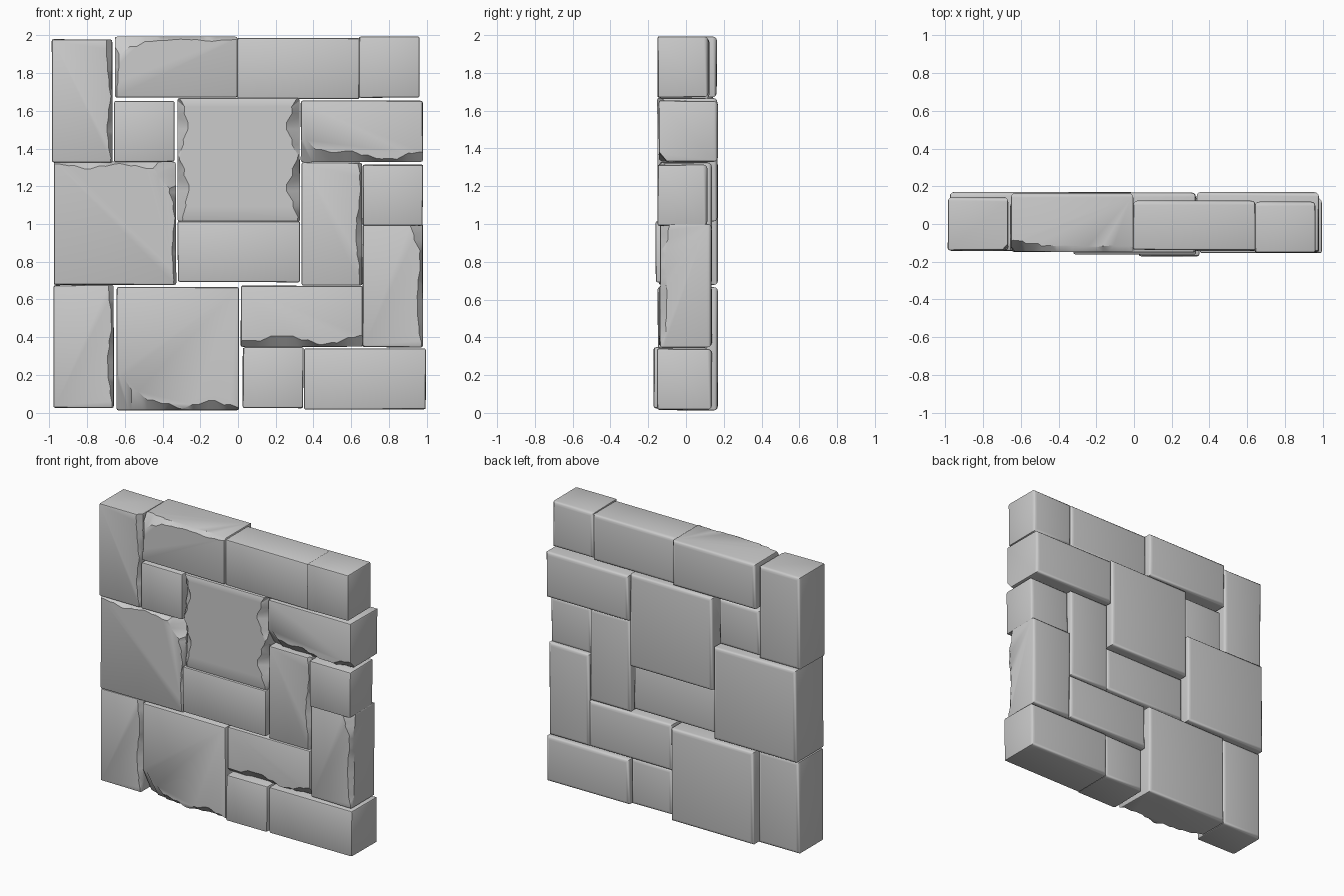
import bpy, bmesh, random
from math import cos, pi

if "Cube" in bpy.data.objects:
    bpy.data.objects.remove(bpy.data.objects["Cube"])

random.seed(4)

# wall layout on a 6 x 6 grid, top row first
LAYOUT = ["abbccd", "aeffgg", "hhffij", "hhkkil", "mnnool", "mnnpqq"]
PITCH_X, PITCH_Z = .328, .33

# letter: name, x shift, z shift, front y, back y
STONES = {
    "a": ("top_left_post", -.006, -.007, -.14, .145),
    "b": ("top_long_left", 0, .007, -.15, .165),
    "c": ("top_long_right", -.008, 0, -.14, .125),
    "d": ("top_right_block", -.018, .006, -.152, .12),
    "e": ("upper_small", -.004, -.005, -.145, .12),
    "f": ("centre_big", .003, .01, -.155, .17),
    "g": ("upper_right_long", 0, -.004, -.145, .172),
    "h": ("left_big", .004, .004, -.145, .172),
    "i": ("right_post", .006, 0, -.14, .14),
    "j": ("right_small", 0, -.012, -.153, .115),
    "k": ("centre_long", .004, .018, -.162, .12),
    "l": ("right_tall", 0, .003, -.137, .138),
    "m": ("bottom_left_post", .002, .01, -.14, .14),
    "n": ("bottom_big", .009, 0, -.15, .17),
    "o": ("lower_long", .01, .007, -.145, .14),
    "p": ("bottom_small", .022, .01, -.172, .12),
    "q": ("bottom_right_long", .015, .003, -.155, .14),
}

# chipped front edges: letter, side, corner chip at start, at end, wave size, wave count
CHIPS = [
    ("b", "top", .09, 0, .015, 2), ("b", "left", 0, .03, .01, 1),
    ("a", "right", 0, .02, .015, 2),
    ("f", "right", 0, 0, .06, 2), ("f", "left", .02, 0, .05, 2),
    ("g", "bottom", .11, 0, .045, 1.5),
    ("h", "right", 0, .15, .01, 2), ("h", "top", 0, 0, .025, 2),
    ("l", "right", 0, .04, .02, 1.5), ("i", "right", 0, 0, .02, 1.3),
    ("m", "right", 0, 0, .02, 1.5),
    ("n", "bottom", .19, 0, .04, 2),
    ("o", "bottom", .02, 0, .05, 1.5),
]


def make_object(name, bm):
    bmesh.ops.recalc_face_normals(bm, faces=bm.faces)
    mesh = bpy.data.meshes.new(name)
    bm.to_mesh(mesh)
    bm.free()
    ob = bpy.data.objects.new(name, mesh)
    bpy.context.collection.objects.link(ob)
    return ob


# stone bounds from the grid cells carrying its letter
def bounds(letter):
    cells = [(c, 5 - r) for r, row in enumerate(LAYOUT) for c, ch in enumerate(row) if ch == letter]
    cols, rows = zip(*cells)
    _, dx, dz, y0, y1 = STONES[letter]
    gap = .002
    return ((min(cols) - 3) * PITCH_X + dx + gap, (max(cols) - 2) * PITCH_X + dx - gap,
            1 + (min(rows) - 3) * PITCH_Z + dz + gap, 1 + (max(rows) - 2) * PITCH_Z + dz - gap, y0, y1)


# slightly uneven block: crisp front edges, softer back edges
def stone(name, box):
    x0, x1, z0, z1, y0, y1 = box
    bm = bmesh.new()
    bmesh.ops.create_cube(bm, size=1)
    for v in bm.verts:
        j = [random.uniform(0, .004) for _ in range(3)]
        v.co = (x0 + j[0] if v.co.x < 0 else x1 - j[0],
                y0 + j[1] if v.co.y < 0 else y1 - j[1],
                z0 + j[2] if v.co.z < 0 else z1 - j[2])
    mid = (y0 + y1) / 2
    back = [e for e in bm.edges if all(v.co.y > mid for v in e.verts)]
    bmesh.ops.bevel(bm, geom=back, offset=.024, segments=3, profile=.5, affect='EDGES')
    sharp = [e for e in bm.edges if min(v.co.y for v in e.verts) < mid]
    bmesh.ops.bevel(bm, geom=sharp, offset=.01, segments=2, profile=.5, affect='EDGES')
    return make_object(name, bm)


# wedge of wavy size lofted along one front edge
def chip_cutter(box, side, start, end, wave, count):
    x0, x1, z0, z1, y0, _ = box
    bm = bmesh.new()
    rings = []
    steps = 8
    for i in range(-1, steps + 2):
        t = i / steps
        s = min(max(t, 0), 1)
        a = (.012 + wave * (.5 - .5 * cos(2 * pi * count * s)) + random.uniform(0, .006)
             + start * max(0, 1 - 5 * s) + end * max(0, 1 - 3.5 * (1 - s)))
        b = .025 + .4 * a
        ring = []
        for u, v in ((-a, -b), (2 * a, -b), (-a, 2 * b)):
            if side in ("left", "right"):
                x = x0 + u if side == "left" else x1 - u
                z = z0 + t * (z1 - z0)
            else:
                x = x0 + t * (x1 - x0)
                z = z0 + u if side == "bottom" else z1 - u
            ring.append(bm.verts.new((x, y0 + v, z)))
        rings.append(ring)
    for r, s in zip(rings, rings[1:]):
        for i in range(3):
            k = (i + 1) % 3
            bm.faces.new((r[i], r[k], s[k]))
            bm.faces.new((r[i], s[k], s[i]))
    bm.faces.new(rings[0])
    bm.faces.new(rings[-1])
    cutter = make_object("chip_cutter", bm)
    cutter.hide_render = True
    return cutter


for letter, info in STONES.items():
    box = bounds(letter)
    ob = stone(info[0], box)
    cutters = [chip_cutter(box, *c[1:]) for c in CHIPS if c[0] == letter]
    for c in cutters:
        m = ob.modifiers.new("chip", 'BOOLEAN')
        m.operation, m.solver, m.object = 'DIFFERENCE', 'EXACT', c
    # bake the chips and drop the cutters
    if cutters:
        dg = bpy.context.evaluated_depsgraph_get()
        mesh = bpy.data.meshes.new_from_object(ob.evaluated_get(dg))
        ob.modifiers.clear()
        ob.data = mesh
        for c in cutters:
            bpy.data.objects.remove(c)
    bpy.ops.object.select_all(action='DESELECT')
    ob.select_set(True)
    bpy.context.view_layer.objects.active = ob
    bpy.ops.object.shade_smooth_by_angle(angle=.6)
